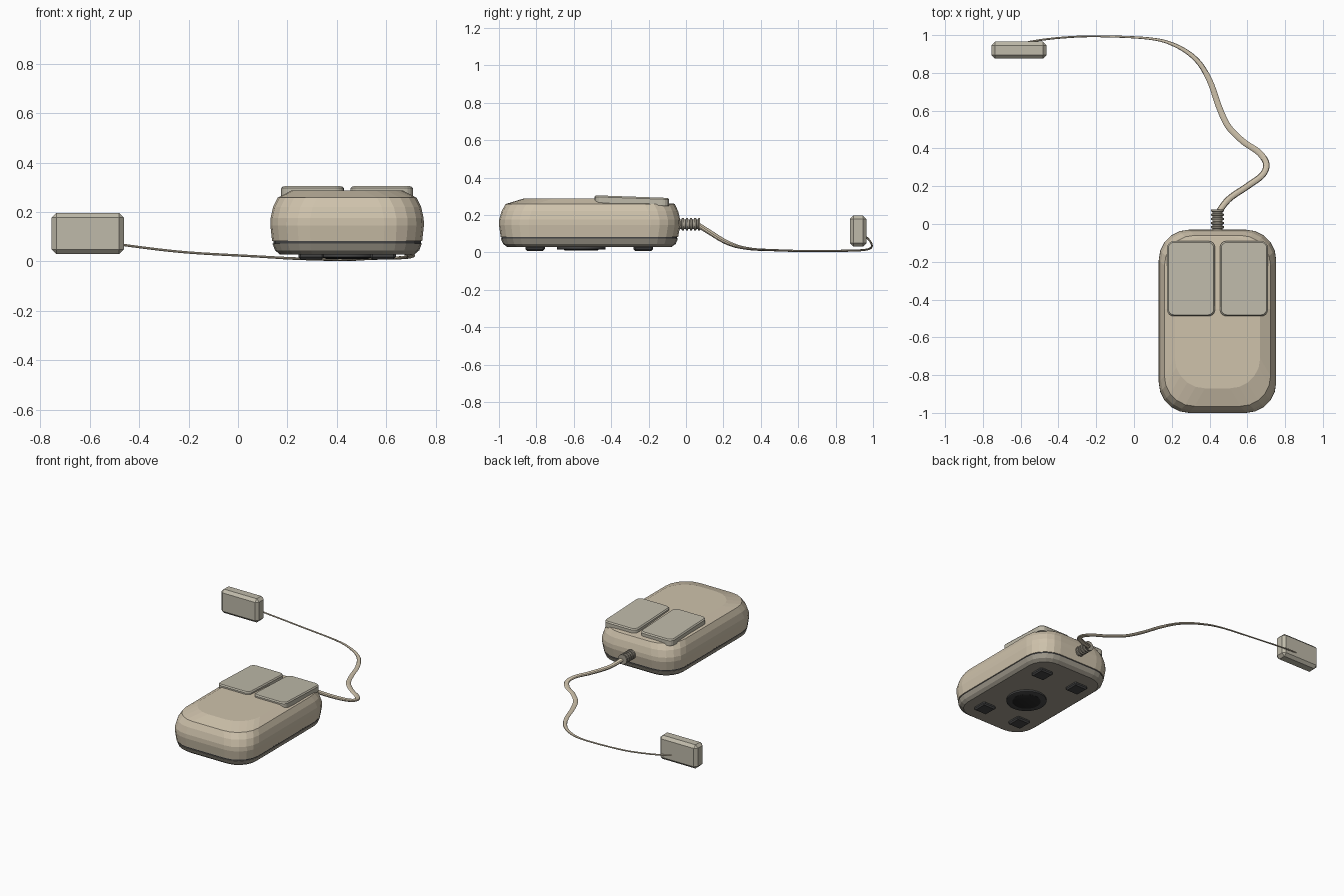
import bpy, bmesh, math
from mathutils import Vector

if "Cube" in bpy.data.objects:
    bpy.data.objects.remove(bpy.data.objects["Cube"])


def material(name, col):
    m = bpy.data.materials.new(name)
    m.diffuse_color = (*col, 1)
    m.use_nodes = True
    m.node_tree.nodes["Principled BSDF"].inputs["Base Color"].default_value = m.diffuse_color
    return m


SHELL = material("warm_beige", (0.62, 0.54, 0.41))
KEYS = material("grey_beige", (0.52, 0.49, 0.40))
BASE = material("base_brown", (0.36, 0.33, 0.27))
DARK = material("dark_rubber", (0.06, 0.06, 0.06))
BLACK = material("black_lens", (0.02, 0.02, 0.02))
CX = 0.442   # centre line of the mouse


def finish(name, bm, mat, smooth=False):
    bmesh.ops.recalc_face_normals(bm, faces=bm.faces)
    me = bpy.data.meshes.new(name)
    bm.to_mesh(me)
    bm.free()
    me.materials.append(mat)
    ob = bpy.data.objects.new(name, me)
    bpy.context.collection.objects.link(ob)
    if smooth:
        bpy.context.view_layer.objects.active = ob
        ob.select_set(True)
        bpy.ops.object.shade_smooth_by_angle(angle=math.radians(35))
        ob.select_set(False)
    return ob


def bridge(bm, a, b):
    n = len(a)
    for i in range(n):
        bm.faces.new((a[i], a[(i + 1) % n], b[(i + 1) % n], b[i]))


def rounded_loft(name, cx, rings, mat, seg=5, brk=None):
    """Stack of rounded rectangles (half width, y0, y1, radius, z or z(y)), capped by quad strips."""
    bm = bmesh.new()
    loops = []
    for hx, y0, y1, r, z in rings:
        ang = [i * math.pi / 2 / seg for i in range(seg + 1)]
        half = [(hx - r + r * math.sin(a), y0 + r - r * math.cos(a)) for a in ang]
        if brk is not None:
            half.append((hx, brk))
        half += [(hx - r + r * math.cos(a), y1 - r + r * math.sin(a)) for a in ang]
        full = half + [(-x, y) for x, y in reversed(half)]
        zf = z if callable(z) else (lambda y, z=z: z)
        loops.append([bm.verts.new((cx + x, y, zf(y))) for x, y in full])
    for a, b in zip(loops, loops[1:]):
        bridge(bm, a, b)
    for lp in (loops[0], loops[-1]):
        n = len(lp)
        for i in range(n // 2 - 1):
            bm.faces.new((lp[i], lp[i + 1], lp[n - 2 - i], lp[n - 1 - i]))
    return finish(name, bm, mat)


def lathe(name, origin, axis, profile, mat, seg=24):
    """Closed revolve of (radius, distance) along the y or z axis."""
    bm = bmesh.new()
    loops = []
    for r, d in profile:
        lp = []
        for i in range(seg):
            a = 2 * math.pi * i / seg
            c, s = r * math.cos(a), r * math.sin(a)
            off = (c, d, s) if axis == 'y' else (c, s, d)
            lp.append(bm.verts.new(Vector(origin) + Vector(off)))
        loops.append(lp)
    for a, b in zip(loops, loops[1:]):
        bridge(bm, a, b)
    bm.faces.new(loops[0])
    bm.faces.new(loops[-1])
    return finish(name, bm, mat, True)


def bevel_box(name, lo, hi, bev, mat):
    bm = bmesh.new()
    bmesh.ops.create_cube(bm, size=1)
    for v in bm.verts:
        v.co = [(l + h) / 2 + c * (h - l) for l, h, c in zip(lo, hi, v.co)]
    bmesh.ops.bevel(bm, geom=bm.edges[:], offset=bev, segments=1, affect='EDGES')
    return finish(name, bm, mat)


def top_z(y):
    # top surface slopes down toward the cable end
    return 0.287 - 0.07 * max(0, y + 0.45)


# Lower tray and the seam groove
rounded_loft("base_tray", CX, [
    (0.272, -0.955, -0.078, 0.13, 0.028), (0.292, -0.978, -0.055, 0.145, 0.045),
    (0.303, -0.99, -0.043, 0.155, 0.073)], BASE)
rounded_loft("seam_band", CX, [
    (0.299, -0.986, -0.047, 0.15, 0.07), (0.299, -0.986, -0.047, 0.15, 0.086)], DARK)

# Upper shell
rounded_loft("upper_shell", CX, [
    (0.304, -0.991, -0.042, 0.155, 0.083), (0.311, -1.0, -0.03, 0.16, 0.145),
    (0.310, -0.999, -0.031, 0.16, 0.175), (0.300, -0.986, -0.042, 0.16, 0.22),
    (0.281, -0.965, -0.06, 0.16, 0.258), (0.226, -0.87, -0.066, 0.16, top_z)],
    SHELL, brk=-0.45)


def key_z(h):
    return lambda y: h - 0.036 * (y + 0.485)


# Two click buttons
for side, name in ((-1, "left_button"), (1, "right_button")):
    rounded_loft(name, CX + side * 0.14, [
        (0.127, -0.488, -0.09, 0.035, key_z(0.262)),
        (0.127, -0.488, -0.09, 0.035, key_z(0.297)),
        (0.120, -0.481, -0.097, 0.03, key_z(0.305))], KEYS, seg=4)

# Underside pads and tracking ball cover
for sx in (-1, 1):
    for y, row in ((-0.807, "front"), (-0.228, "rear")):
        x = CX + sx * 0.145
        bevel_box(f"{row}_foot_pad_{'left' if sx < 0 else 'right'}",
                  (x - 0.052, y - 0.052, 0.008), (x + 0.052, y + 0.052, 0.036), 0.009, DARK)
lathe("ball_ring", (CX, -0.56, 0), 'z', [(0.13, 0.035), (0.13, 0.017), (0.122, 0.014)], DARK, 32)
lathe("ball_cover", (CX, -0.56, 0), 'z', [(0.092, 0.03), (0.092, 0.013), (0.086, 0.01)], BLACK, 32)

# Ribbed strain relief
profile = [(0.034, -0.05)]
for i in range(5):
    y = -0.032 + i * 0.022
    profile += [(0.026, y), (0.026, y + 0.008), (0.034, y + 0.010), (0.034, y + 0.020)]
lathe("strain_relief", (CX, 0, 0.15), 'y', profile, BASE, 16)

# Cable: smooth path with a section (x, y, z, width, height) that flattens and thins
path = [
    (0.44, 0.05, 0.155, .034, .028), (0.50, 0.13, 0.105, .034, .026),
    (0.60, 0.20, 0.062, .034, .024), (0.68, 0.26, 0.036, .034, .020),
    (0.70, 0.32, 0.022, .034, .016), (0.66, 0.38, 0.015, .033, .013),
    (0.58, 0.435, 0.013, .032, .012), (0.50, 0.515, 0.010, .032, .012),
    (0.45, 0.62, 0.007, .032, .012), (0.40, 0.76, 0.007, .030, .012),
    (0.33, 0.87, 0.009, .026, .012), (0.22, 0.945, 0.012, .020, .011),
    (0.08, 0.982, 0.020, .013, .010), (-0.20, 0.994, 0.036, .010, .010),
    (-0.40, 0.985, 0.058, .010, .010), (-0.55, 0.965, 0.080, .010, .010),
    (-0.61, 0.945, 0.088, .010, .010)]


def catmull(p0, p1, p2, p3, t):
    return [0.5 * (2 * b + (c - a) * t + (2 * a - 5 * b + 4 * c - d) * t * t
                   + (3 * b - a - 3 * c + d) * t ** 3) for a, b, c, d in zip(p0, p1, p2, p3)]


ext = [path[0]] + path + [path[-1]]
pts = [catmull(*ext[i:i + 4], k / 6) for i in range(len(path) - 1) for k in range(6)] + [path[-1]]
bm = bmesh.new()
loops = []
for i, p in enumerate(pts):
    a, b = pts[max(i - 1, 0)], pts[min(i + 1, len(pts) - 1)]
    tan = (Vector(b[:3]) - Vector(a[:3])).normalized()
    side = tan.cross(Vector((0, 0, 1))).normalized()
    up = side.cross(tan)
    loops.append([bm.verts.new(Vector(p[:3]) + side * (p[3] / 2 * math.cos(k * math.pi / 5))
                               + up * (p[4] / 2 * math.sin(k * math.pi / 5))) for k in range(10)])
for a, b in zip(loops, loops[1:]):
    bridge(bm, a, b)
bm.faces.new(loops[0])
bm.faces.new(loops[-1])
finish("cable", bm, SHELL, True)

# Connector block at the cable end
bevel_box("connector", (-0.755, 0.876, 0.03), (-0.462, 0.965, 0.197), 0.019, KEYS)
